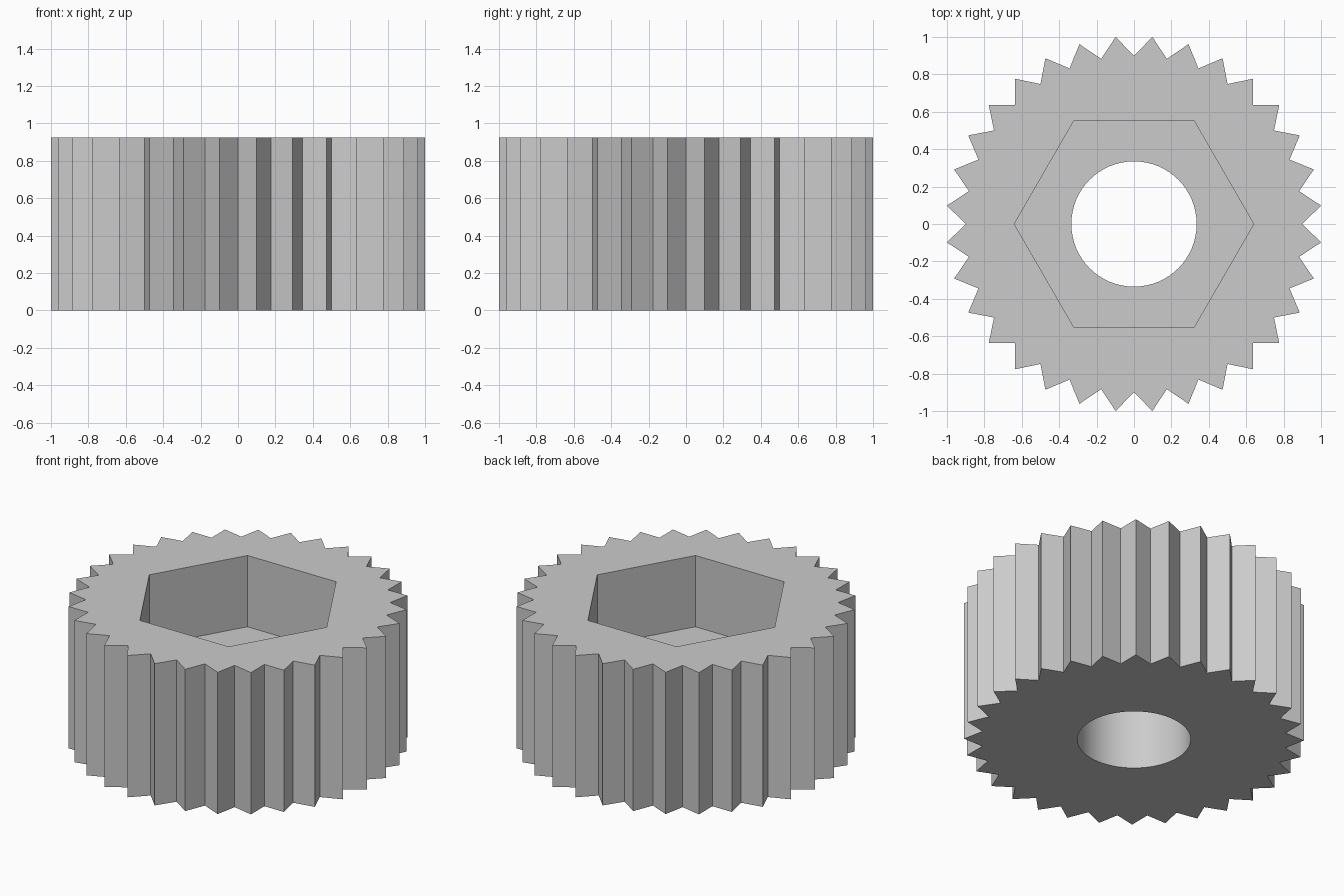
import bpy
import bmesh
from math import cos, sin, pi, radians

cube = bpy.data.objects.get("Cube")
if cube:
    bpy.data.objects.remove(cube, do_unlink=True)

HEIGHT = 0.925
POCKET_FLOOR = 0.46
TEETH = 32
TIP_RADIUS = 1 / cos(pi / TEETH)
ROOT_RADIUS = 0.9
HEX_RADIUS = 0.64
BORE_RADIUS = 0.335

bm = bmesh.new()


def ring(radii, count, z):
    """Closed loop of edges whose points cycle through the given radii."""
    verts = []
    for i in range(count):
        r, a = radii[i % len(radii)], 2 * pi * i / count
        verts.append(bm.verts.new((r * cos(a), r * sin(a), z)))
    return verts, [bm.edges.new((verts[i - 1], verts[i])) for i in range(count)]


def wall(lower, upper):
    """Quads between two matching loops."""
    a, b = lower[0], upper[0]
    return [bm.faces.new((a[i - 1], a[i], b[i], b[i - 1])) for i in range(len(a))]


def flat_ring(outer, inner):
    """Flat face with a hole between two loops at the same height."""
    bmesh.ops.triangle_fill(bm, use_beauty=True, edges=outer[1] + inner[1])


# Toothed outside, hexagonal pocket and round bore
teeth = (ROOT_RADIUS, TIP_RADIUS)
teeth_low = ring(teeth, 2 * TEETH, 0)
teeth_high = ring(teeth, 2 * TEETH, HEIGHT)
hex_low = ring((HEX_RADIUS,), 6, POCKET_FLOOR)
hex_high = ring((HEX_RADIUS,), 6, HEIGHT)
bore_low = ring((BORE_RADIUS,), 64, 0)
bore_high = ring((BORE_RADIUS,), 64, POCKET_FLOOR)

# Top face, pocket floor and underside
flat_ring(teeth_high, hex_high)
flat_ring(hex_low, bore_high)
flat_ring(teeth_low, bore_low)

# Upright walls
wall(teeth_low, teeth_high)
wall(hex_low, hex_high)
wall(bore_low, bore_high)
bmesh.ops.recalc_face_normals(bm, faces=bm.faces[:])

mesh = bpy.data.meshes.new("toothed_hex_socket")
bm.to_mesh(mesh)
bm.free()
knob = bpy.data.objects.new("toothed_hex_socket", mesh)
bpy.context.collection.objects.link(knob)

# Grey material
grey = bpy.data.materials.new("plain_grey")
grey.use_nodes = True
grey.diffuse_color = (0.6, 0.6, 0.6, 1)
grey.node_tree.nodes["Principled BSDF"].inputs["Base Color"].default_value = (0.6, 0.6, 0.6, 1)
mesh.materials.append(grey)

# Smooth bore, sharp teeth
bpy.ops.object.select_all(action="DESELECT")
knob.select_set(True)
bpy.context.view_layer.objects.active = knob
bpy.ops.object.shade_smooth_by_angle(angle=radians(20))
